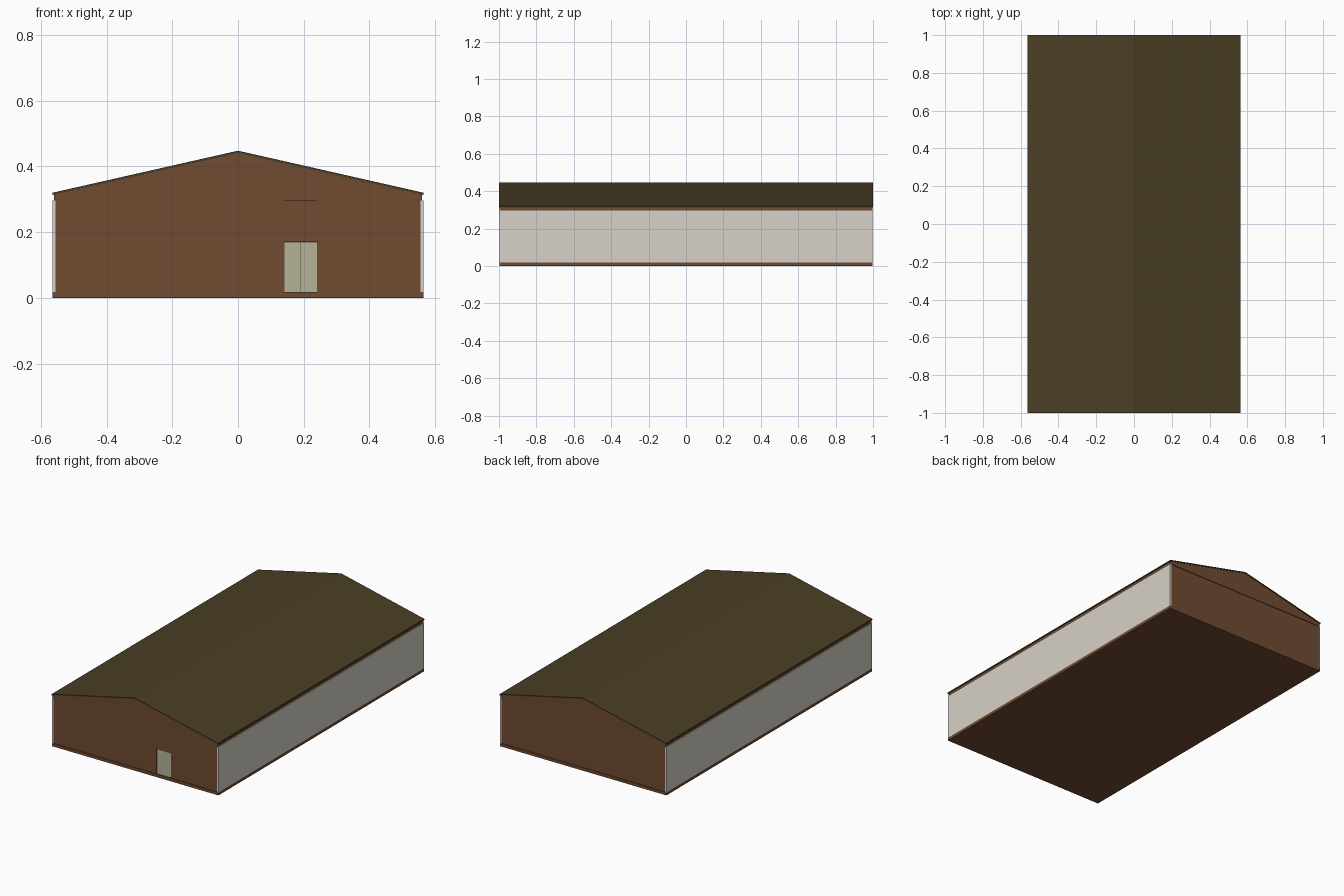
import bpy

if "Cube" in bpy.data.objects:
    bpy.data.objects.remove(bpy.data.objects["Cube"])


def material(name, rgb):
    m = bpy.data.materials.new(name)
    m.diffuse_color = (*rgb, 1)
    m.use_nodes = True
    m.node_tree.nodes["Principled BSDF"].inputs["Base Color"].default_value = m.diffuse_color
    return m


BROWN = material("brown", (0.163, 0.069, 0.031))
CREAM = material("pale_grey", (0.68, 0.64, 0.58))
OLIVE = material("olive_roof", (0.068, 0.048, 0.018))
GLASS = material("pale_green_door", (0.45, 0.45, 0.315))


def prism(name, profile, y0, y1, mat):
    """Extrude an x-z outline (counter-clockwise from the front) along y."""
    n = len(profile)
    verts = [(x, y0, z) for x, z in profile] + [(x, y1, z) for x, z in profile]
    faces = [tuple(range(n)), tuple(range(2 * n - 1, n - 1, -1))]
    for i in range(n):
        j = (i + 1) % n
        faces.append((i, i + n, j + n, j))
    mesh = bpy.data.meshes.new(name)
    mesh.from_pydata(verts, [], faces)
    mesh.materials.append(mat)
    obj = bpy.data.objects.new(name, mesh)
    bpy.context.collection.objects.link(obj)
    return obj


def box(name, x0, x1, y0, y1, z0, z1, mat):
    return prism(name, [(x0, z0), (x1, z0), (x1, z1), (x0, z1)], y0, y1, mat)


W = 0.565              # half width
END = 0.997            # half length of the walls
FLOOR, TOP = 0.018, 0.296
EAVE, RIDGE = 0.32, 0.448
T = 0.007              # roof thickness
IN = 0.555             # inner face of the side walls
YF = -0.993            # outer face of the front wall

# Foundation slab
box("foundation", -W, W, -END, END, 0, FLOOR, BROWN)

# Side walls and the beams above them
for side, s in (("left", -1), ("right", 1)):
    a, b = sorted((s * IN, s * W))
    box(side + "_wall", a, b, -END, END, FLOOR, TOP, CREAM)
    a, b = sorted((s * 0.548, s * 0.56))
    box(side + "_eave_beam", a, b, -0.985, 0.985, TOP, EAVE - T + 0.001, BROWN)

# Front wall around the doorway
D0, D1, DZ = 0.142, 0.24, 0.172
box("front_wall_left", -IN, D0, YF, YF + 0.01, FLOOR, TOP, BROWN)
box("front_wall_right", D1, IN, YF, YF + 0.01, FLOOR, TOP, BROWN)
box("door_header", D0, D1, YF + 0.001, YF + 0.01, DZ, TOP, BROWN)

# Double door
mid = (D0 + D1) / 2
box("door_leaf_left", D0, mid - 0.001, YF + 0.003, YF + 0.009, FLOOR, DZ - 0.003, GLASS)
box("door_leaf_right", mid + 0.001, D1, YF + 0.003, YF + 0.009, FLOOR, DZ - 0.003, GLASS)
box("door_frame", D0, D1, YF + 0.006, YF + 0.01, FLOOR, DZ, BROWN)

# Back wall
box("back_wall", -IN, IN, -YF - 0.01, -YF, FLOOR, TOP, BROWN)

# Gables over both end walls
gable = [(-0.56, TOP), (0.56, TOP), (0.56, EAVE - T + 0.001),
         (0, RIDGE - T), (-0.56, EAVE - T + 0.001)]
prism("front_gable", gable, -END, -END + 0.014, BROWN)
prism("back_gable", gable, END - 0.014, END, BROWN)

# Pitched roof, one sheet per slope
for side, s in (("left", -1), ("right", 1)):
    sheet = [(0, RIDGE - T), (s * W, EAVE - T), (s * W, EAVE), (0, RIDGE)]
    prism(side + "_roof", sheet if s > 0 else sheet[::-1], -1, 1, OLIVE)
